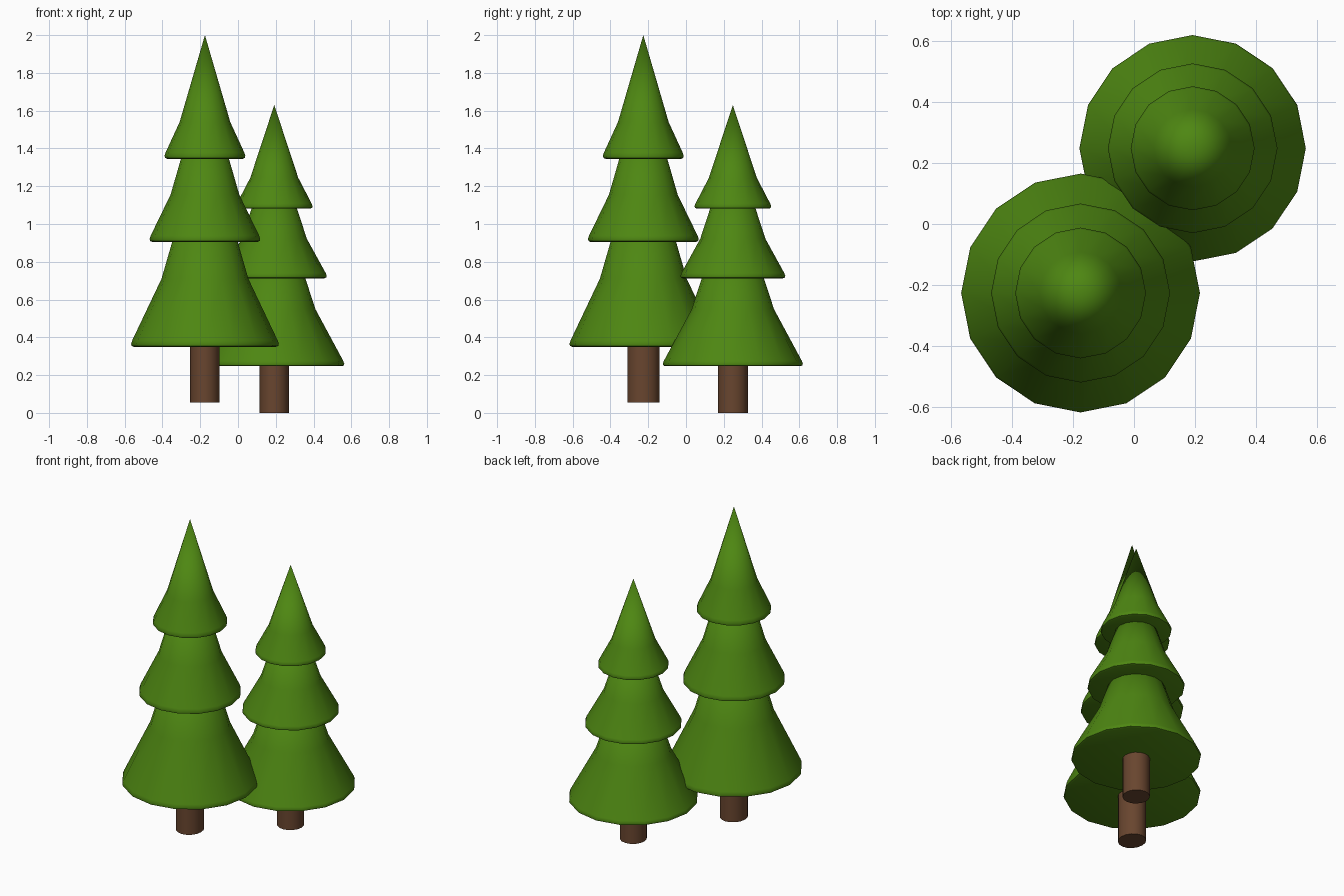
import bpy, math

if "Cube" in bpy.data.objects:
    bpy.data.objects.remove(bpy.data.objects["Cube"])


def material(name, color):
    m = bpy.data.materials.new(name)
    m.diffuse_color = color
    m.use_nodes = True
    m.node_tree.nodes["Principled BSDF"].inputs["Base Color"].default_value = m.diffuse_color
    return m


green = material("needles", (0.076, 0.242, 0.006, 1))
brown = material("bark", (0.14, 0.06, 0.028, 1))


def lathe(name, profile, sides, loc, scale, mat):
    """Revolve (radius, z) points around z; zero radius gives a pole."""
    verts, faces, rings = [], [], []
    for r, z in profile:
        n = sides if r > 0 else 1
        rings.append([len(verts) + i for i in range(n)])
        for i in range(n):
            a = 2 * math.pi * i / sides
            verts.append((r * math.cos(a), r * math.sin(a), z))
    for lo, hi in zip(rings, rings[1:]):
        for i in range(sides):
            j = (i + 1) % sides
            if len(hi) == 1:
                faces.append((lo[i], lo[j], hi[0]))
            else:
                faces.append((lo[i], lo[j], hi[j], hi[i]))
    # flat underside
    faces.append(tuple(reversed(rings[0])))
    if len(rings[-1]) > 1:
        faces.append(tuple(rings[-1]))
    mesh = bpy.data.meshes.new(name)
    mesh.from_pydata(verts, [], faces)
    mesh.materials.append(mat)
    ob = bpy.data.objects.new(name, mesh)
    bpy.context.collection.objects.link(ob)
    ob.location, ob.scale = loc, scale
    bpy.ops.object.select_all(action='DESELECT')
    ob.select_set(True)
    bpy.context.view_layer.objects.active = ob
    bpy.ops.object.shade_smooth_by_angle(angle=math.radians(40))
    return ob


# tier: name, base z, rim radius, knee radius, knee z, tip z (above tree base)
TIERS = [
    ("lower_branches", 0.295, 0.391, 0.230, 0.655, 1.45),
    ("middle_branches", 0.850, 0.293, 0.182, 1.100, 1.73),
    ("top_branches", 1.290, 0.214, 0.134, 1.485, 1.945),
]


def tree(prefix, loc, width, height, trunk_x, trunk_y):
    # trunk
    lathe(prefix + "_trunk", [(1, 0), (1, 0.33)], 16, loc,
          (trunk_x, trunk_y, height), brown)
    # skirts of branches with a small rounded rim
    for name, z, r, kr, kz, tip in TIERS:
        profile = [(r - 0.014, z), (r - 0.003, z + 0.005), (r, z + 0.016),
                   (r - 0.006, z + 0.034), (kr, kz), (0, tip)]
        lathe(f"{prefix}_{name}", profile, 16, loc, (width, width, height), green)


tree("tall_tree", (-0.175, -0.226, 0.055), 1.0, 1.0, 0.078, 0.085)
tree("short_tree", (0.192, 0.248, 0.0), 0.948, 0.838, 0.077, 0.079)
